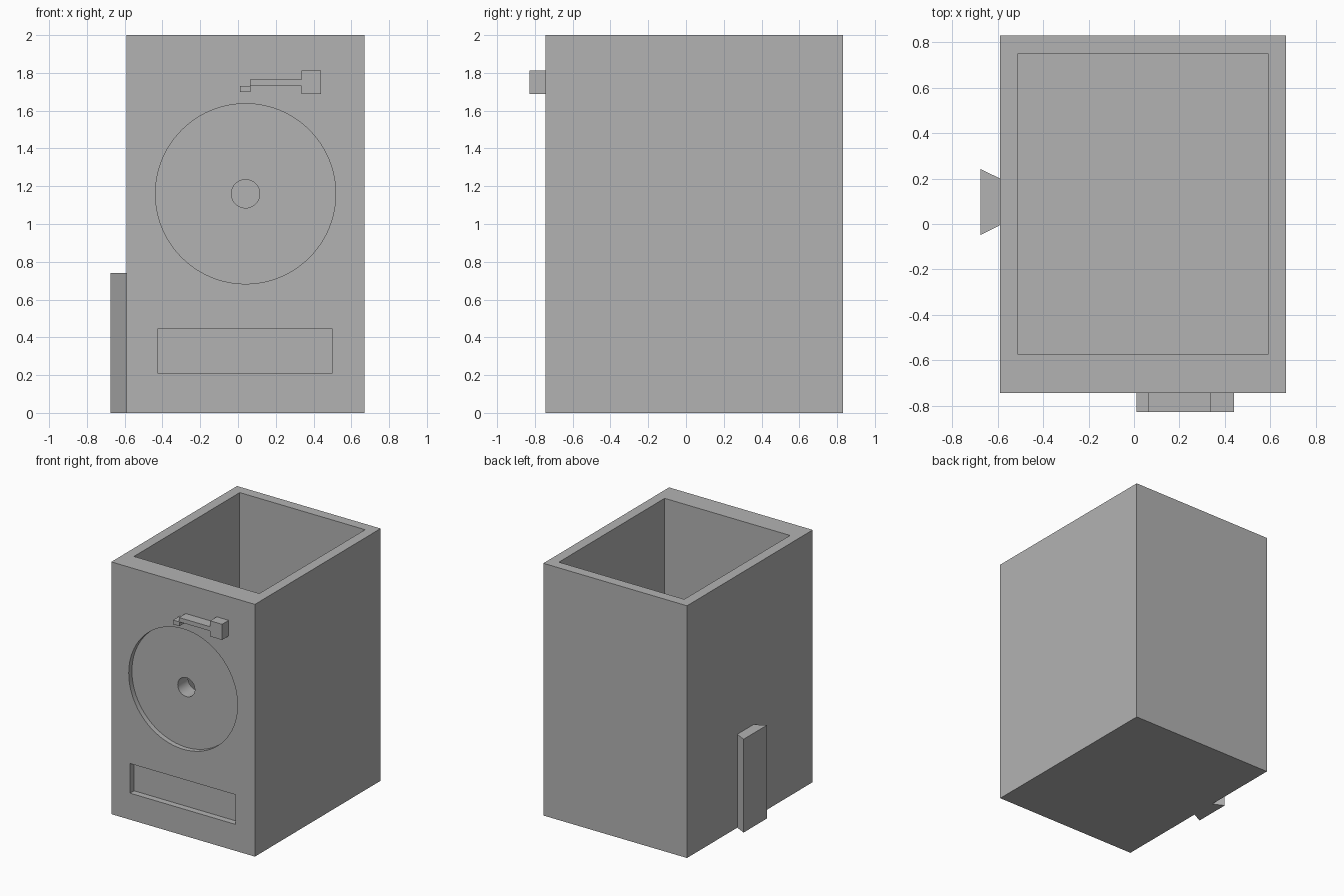
import bpy
import bmesh
from mathutils import Vector
from math import radians

default = bpy.data.objects.get("Cube")
if default:
    bpy.data.objects.remove(default, do_unlink=True)

GREY = (0.45, 0.45, 0.45, 1)
grey = bpy.data.materials.new("plain grey")
grey.use_nodes = True
grey.diffuse_color = GREY
grey.node_tree.nodes["Principled BSDF"].inputs["Base Color"].default_value = GREY

FRONT = -0.745     # plane of the front panel
WALL = 0.08


def prism(name, outline, direction):
    """Extrude a closed outline of 3D points along a direction."""
    bm = bmesh.new()
    base = bm.faces.new([bm.verts.new(p) for p in outline])
    grown = bmesh.ops.extrude_face_region(bm, geom=[base], use_keep_orig=True)["geom"]
    moved = [g for g in grown if isinstance(g, bmesh.types.BMVert)]
    bmesh.ops.translate(bm, verts=moved, vec=Vector(direction))
    bmesh.ops.recalc_face_normals(bm, faces=bm.faces)
    mesh = bpy.data.meshes.new(name)
    bm.to_mesh(mesh)
    bm.free()
    mesh.materials.append(grey)
    obj = bpy.data.objects.new(name, mesh)
    bpy.context.collection.objects.link(obj)
    return obj


def box(name, x, y, z):
    corners = [(x[0], y[0]), (x[1], y[0]), (x[1], y[1]), (x[0], y[1])]
    return prism(name, [(a, b, z[0]) for a, b in corners], (0, 0, z[1] - z[0]))


def disc(name, radius, y0, y1):
    """Cylinder along y, centred on the round recess."""
    bpy.ops.mesh.primitive_cylinder_add(
        vertices=96, radius=radius, depth=y1 - y0,
        location=(0.04, (y0 + y1) / 2, 1.16), rotation=(radians(90), 0, 0))
    obj = bpy.context.object
    obj.name = name
    obj.data.materials.append(grey)
    return obj


def cut(target, cutter):
    cutter.hide_render = True
    mod = target.modifiers.new("cut", "BOOLEAN")
    mod.operation = "DIFFERENCE"
    mod.solver = "EXACT"
    mod.object = cutter
    bpy.context.view_layer.objects.active = target
    bpy.ops.object.modifier_apply(modifier=mod.name)
    bpy.data.objects.remove(cutter, do_unlink=True)


# Open-topped case with a thick front panel
case = box("case", (-0.59, 0.67), (FRONT, 0.83), (0, 2))
cut(case, box("cavity", (-0.51, 0.59), (-0.575, 0.83 - WALL), (WALL, 2.2)))

# Round recess, its centre hole, and the slot below
cut(case, disc("round_recess", 0.477, FRONT - 0.1, FRONT + 0.04))
cut(case, disc("centre_hole", 0.075, FRONT - 0.1, -0.5))
cut(case, box("slot", (-0.425, 0.5), (FRONT - 0.1, FRONT + 0.05), (0.21, 0.445)))

bpy.ops.object.select_all(action="DESELECT")
case.select_set(True)
bpy.context.view_layer.objects.active = case
bpy.ops.object.shade_smooth_by_angle(angle=radians(30))

# Raised arm above the recess: tip, thin bar and end block in one outline
arm = [(0.01, 1.698), (0.067, 1.698), (0.067, 1.731), (0.335, 1.731),
       (0.335, 1.688), (0.44, 1.688), (0.44, 1.812), (0.335, 1.812),
       (0.335, 1.765), (0.063, 1.765), (0.063, 1.731), (0.01, 1.731)]
prism("arm", [(x, FRONT, z) for x, z in arm], (0, -0.083, 0))

# Dovetail rail on the right side
rail = [(-0.59, -0.005), (-0.675, -0.048), (-0.675, 0.242), (-0.59, 0.2)]
prism("dovetail_rail", [(x, y, 0) for x, y in rail], (0, 0, 0.74))
